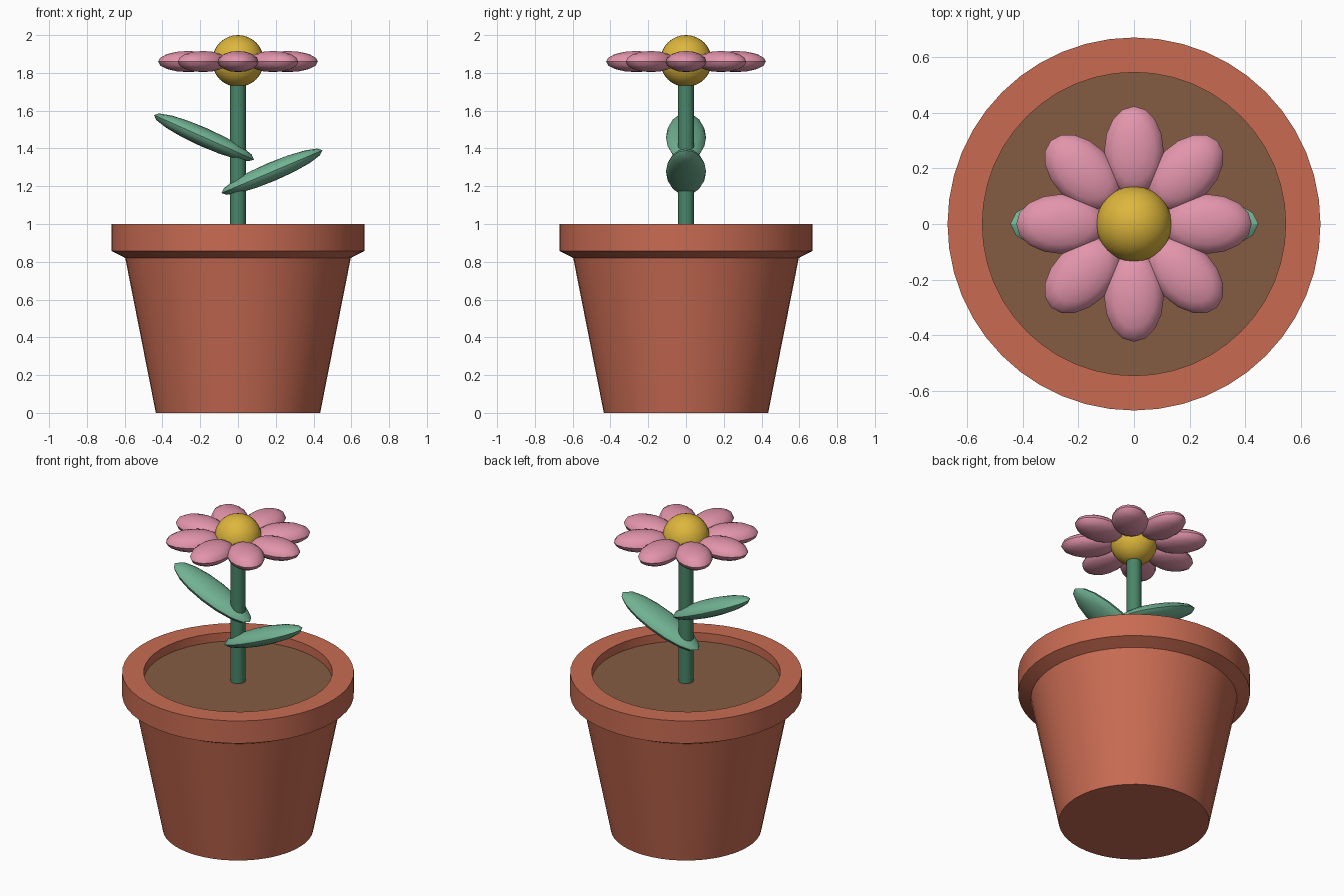
import bpy, bmesh, math
from mathutils import Matrix, Vector

if "Cube" in bpy.data.objects:
    bpy.data.objects.remove(bpy.data.objects["Cube"])


def material(name, rgb):
    m = bpy.data.materials.new(name)
    m.diffuse_color = (*rgb, 1.0)
    m.use_nodes = True
    m.node_tree.nodes["Principled BSDF"].inputs["Base Color"].default_value = m.diffuse_color
    return m


TERRACOTTA = material("terracotta", (0.58, 0.148, 0.085))
SOIL = material("soil brown", (0.235, 0.108, 0.055))
STEM = material("stem green", (0.066, 0.235, 0.138))
LEAF = material("leaf green", (0.165, 0.445, 0.292))
PETAL = material("petal pink", (0.77, 0.30, 0.41))
GOLD = material("centre yellow", (0.73, 0.47, 0.045))


def finish(bm, name, mat):
    bmesh.ops.recalc_face_normals(bm, faces=bm.faces)
    mesh = bpy.data.meshes.new(name)
    bm.to_mesh(mesh)
    bm.free()
    mesh.materials.append(mat)
    ob = bpy.data.objects.new(name, mesh)
    bpy.context.collection.objects.link(ob)
    bpy.ops.object.select_all(action='DESELECT')
    ob.select_set(True)
    bpy.context.view_layer.objects.active = ob
    bpy.ops.object.shade_smooth_by_angle(angle=math.radians(35))
    return ob


def lathe(name, profile, mat, sides):
    """Spin an (r, z) profile that starts and ends on the axis."""
    bm = bmesh.new()
    verts = [bm.verts.new((r, 0, z)) for r, z in profile]
    edges = [bm.edges.new(p) for p in zip(verts, verts[1:])]
    bmesh.ops.spin(bm, geom=verts + edges, cent=(0, 0, 0), axis=(0, 0, 1),
                   angle=math.tau, steps=sides)
    bmesh.ops.remove_doubles(bm, verts=bm.verts, dist=1e-4)
    return finish(bm, name, mat)


def ellipsoid(name, size, place, mat, segs=16, rings=8):
    bm = bmesh.new()
    bmesh.ops.create_uvsphere(bm, u_segments=segs, v_segments=rings, radius=1,
                              matrix=place @ Matrix.Diagonal((*size, 1)))
    return finish(bm, name, mat)


# Pot with a chamfered, overhanging rim
lathe("pot", [(0, 0), (0.435, 0), (0.597, 0.82), (0.67, 0.857), (0.67, 1.0),
              (0.545, 1.0), (0.545, 0.90), (0, 0.90)], TERRACOTTA, 48)

# Soil and stem
lathe("soil", [(0, 0.89), (0.545, 0.89), (0.545, 0.945), (0, 0.945)], SOIL, 48)
lathe("stem", [(0, 0.92), (0.043, 0.92), (0.043, 1.84), (0, 1.84)], STEM, 16)

# Two leaves rising to either side of the stem
for name, side, z, tilt in (("leaf_right", 1, 1.277, 23), ("leaf_left", -1, 1.459, 24)):
    place = (Matrix.Translation((0.18 * side, 0, z))
             @ Matrix.Rotation(math.radians(-tilt * side), 4, 'Y'))
    ellipsoid(name, (0.29, 0.106, 0.05), place, LEAF)

# Flower head: ring of eight petals around a ball
for i in range(8):
    place = (Matrix.Rotation(math.tau * i / 8, 4, 'Z')
             @ Matrix.Translation((0.262, 0, 1.86)))
    ellipsoid(f"petal_{i + 1}", (0.161, 0.107, 0.056), place, PETAL)
ellipsoid("flower_centre", (0.137, 0.137, 0.137),
          Matrix.Translation(Vector((0, 0, 1.863))), GOLD, 24, 16)
